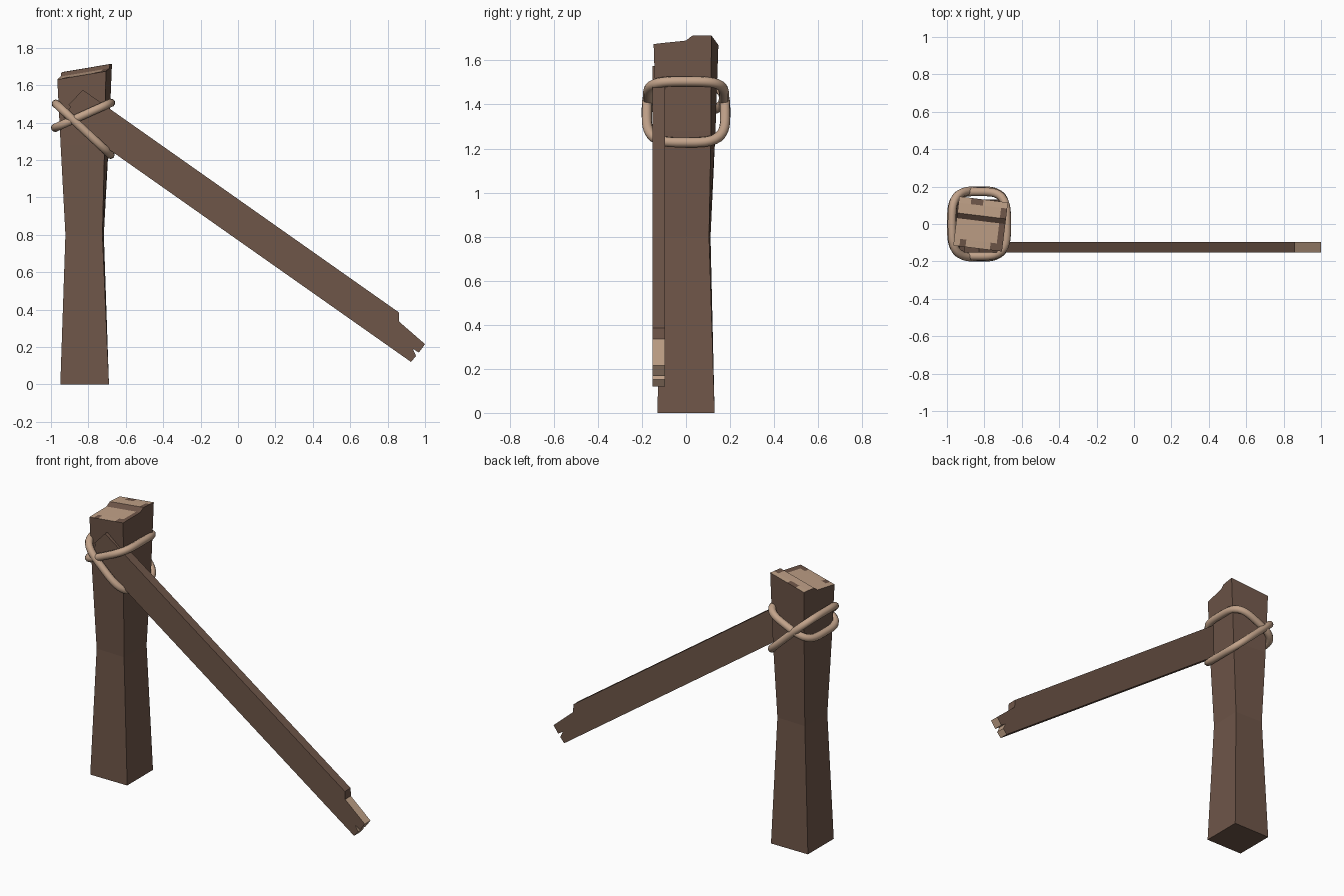
import bpy, bmesh, math
from mathutils import Vector, Matrix

if "Cube" in bpy.data.objects:
    bpy.data.objects.remove(bpy.data.objects["Cube"])


def material(name, rgb):
    m = bpy.data.materials.new(name)
    m.diffuse_color = (*rgb, 1)
    m.use_nodes = True
    m.node_tree.nodes["Principled BSDF"].inputs["Base Color"].default_value = m.diffuse_color
    return m


BROWN = material("weathered brown wood", (0.158, 0.093, 0.066))
TAN = material("fresh broken wood", (0.52, 0.35, 0.24))
ROPE = material("tan rope", (0.54, 0.365, 0.255))


def finish(bm, name, mats):
    bmesh.ops.recalc_face_normals(bm, faces=bm.faces)
    me = bpy.data.meshes.new(name)
    bm.to_mesh(me)
    bm.free()
    for m in mats:
        me.materials.append(m)
    ob = bpy.data.objects.new(name, me)
    bpy.context.collection.objects.link(ob)
    return ob


# Post: waisted, slightly twisted square column with a stepped broken top
def build_post():
    bm = bmesh.new()
    cx = -0.82

    def corner(u, v, hx, hy, deg, z):
        p = Matrix.Rotation(math.radians(deg), 3, 'Z') @ Vector((u * hx, v * hy, 0))
        return bm.verts.new((cx + p.x, p.y, z))

    sections = [(0, .13, .13, 0), (.80, .099, .108, -2), (1.28, .118, .124, -5)]
    rings = [[corner(u, v, hx, hy, deg, z) for u, v in ((-1, -1), (1, -1), (1, 1), (-1, 1))]
             for z, hx, hy, deg in sections]
    bm.faces.new(rings[0])
    for lo, hi in zip(rings, rings[1:]):
        for i in range(4):
            j = (i + 1) % 4
            bm.faces.new((lo[i], lo[j], hi[j], hi[i]))
    # top rows: (position front to back, height on the middle line)
    rows = [(-1, 1.652), (-.7, 1.657), (.12, 1.668), (.33, 1.69), (.75, 1.692), (1, 1.692)]
    n = 8
    grid = [[corner(-1 + 2 * i / n, v, .131, .132, -7, z + .022 * (-1 + 2 * i / n))
             for i in range(n + 1)] for v, z in rows]
    # riser and a few worn corners stay brown
    worn = {(0, 7), (0, 6), (1, 7), (4, 2), (4, 3), (3, 7), (0, 1)}
    for r in range(len(rows) - 1):
        for i in range(n):
            f = bm.faces.new((grid[r][i], grid[r][i + 1], grid[r + 1][i + 1], grid[r + 1][i]))
            f.material_index = 0 if r == 2 or (r, i) in worn else 1
    a, b, c, d = rings[-1]
    bm.faces.new([a, b] + grid[0][::-1])
    bm.faces.new([b, c] + [row[-1] for row in grid][::-1])
    bm.faces.new([c, d] + grid[-1])
    bm.faces.new([d, a] + [row[0] for row in grid])
    finish(bm, "post", [BROWN, TAN])


# Plank: front outline pushed back in depth, splintered at both ends
def build_plank():
    outline = [(-.83, 1.575), (.86, .385), (.862, .335), (1.0, .215), (.967, .17),
               (.935, .19), (.952, .152), (.925, .12), (-.934, 1.428),
               (-.895, 1.485), (-.905, 1.495)]
    bm = bmesh.new()
    front = [bm.verts.new((x, -.153, z)) for x, z in outline]
    back = [bm.verts.new((x, -.095, z)) for x, z in outline]
    bm.faces.new(front)
    bm.faces.new(back[::-1])
    for i in range(len(outline)):
        j = (i + 1) % len(outline)
        f = bm.faces.new((front[i], front[j], back[j], back[i]))
        f.material_index = 1 if 2 <= i <= 6 else 0
    finish(bm, "leaning_plank", [BROWN, TAN])


# Rope loops: round tube swept along a tilted rounded square
def build_loop(name, left, right, hy, rad, count=56, sides=10):
    (x0, z0), (x1, z1) = left, right
    mid = Vector(((x0 + x1) / 2, 0, (z0 + z1) / 2))
    ax = Vector(((x1 - x0) / 2, 0, (z1 - z0) / 2))
    ay = Vector((0, hy, 0))
    normal = ax.cross(ay).normalized()
    pts = []
    for k in range(count):
        t = 2 * math.pi * k / count
        c, s = math.cos(t), math.sin(t)
        r = (abs(c) ** 3.6 + abs(s) ** 3.6) ** (-1 / 3.6)
        pts.append(mid + ax * (r * c) + ay * (r * s))
    bm = bmesh.new()
    rings = []
    for k, p in enumerate(pts):
        tangent = (pts[(k + 1) % count] - pts[k - 1]).normalized()
        out = tangent.cross(normal)
        rings.append([bm.verts.new(p + rad * (out * math.cos(q) + normal * math.sin(q)))
                      for q in (2 * math.pi * i / sides for i in range(sides))])
    for k in range(count):
        a, b = rings[k], rings[(k + 1) % count]
        for i in range(sides):
            j = (i + 1) % sides
            bm.faces.new((a[i], a[j], b[j], b[i])).smooth = True
    finish(bm, name, [ROPE])


build_post()
build_plank()
build_loop("rope_rising", (-.977, 1.372), (-.68, 1.505), .172, .023)
build_loop("rope_falling", (-.973, 1.50), (-.682, 1.228), .178, .023)
